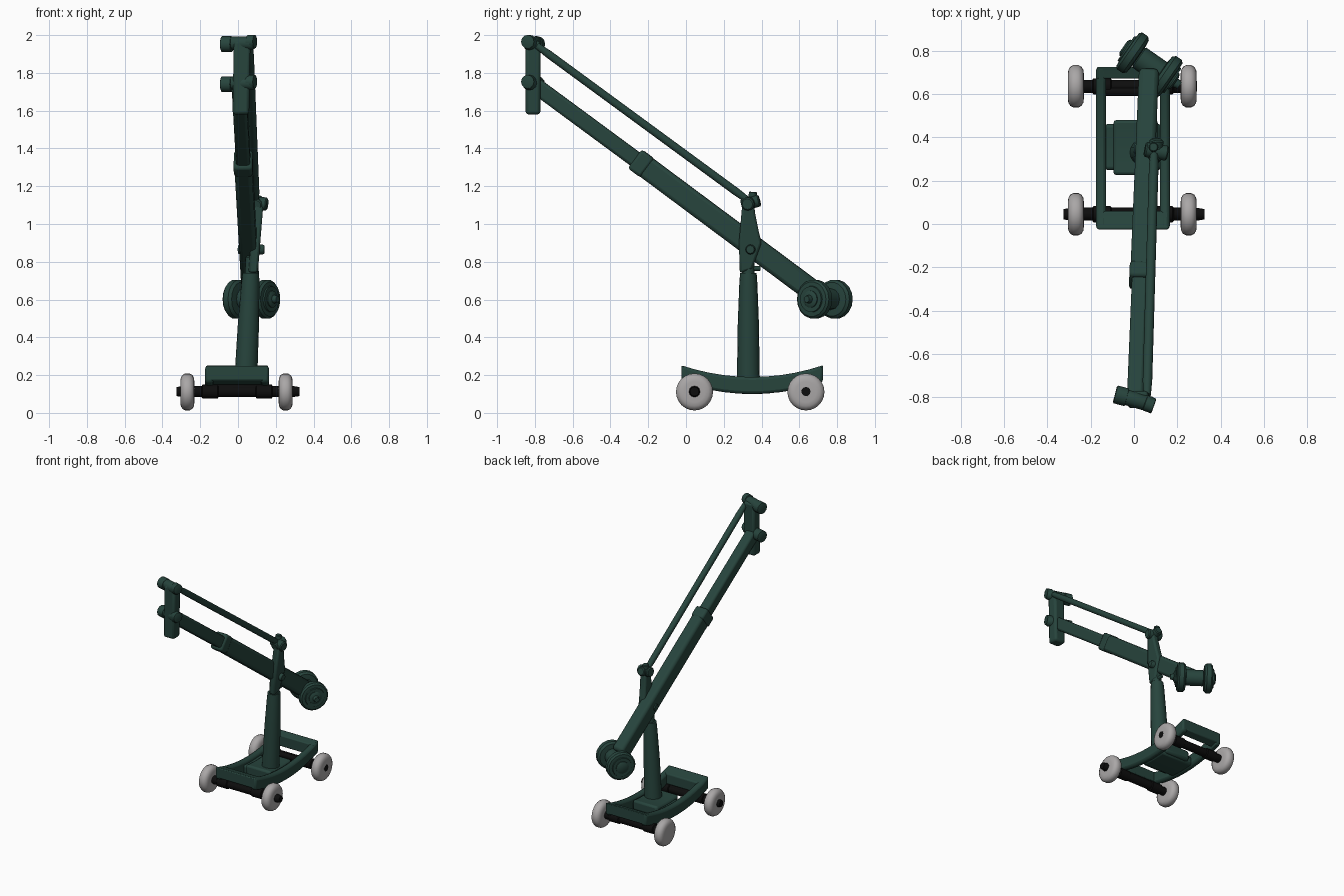
import bpy, bmesh, math
from mathutils import Vector, Matrix

if "Cube" in bpy.data.objects:
    bpy.data.objects.remove(bpy.data.objects["Cube"], do_unlink=True)


def material(name, rgb):
    m = bpy.data.materials.new(name)
    m.use_nodes = True
    m.diffuse_color = (*rgb, 1)
    bsdf = m.node_tree.nodes["Principled BSDF"]
    bsdf.inputs["Base Color"].default_value = (*rgb, 1)
    bsdf.inputs["Roughness"].default_value = 0.7
    return m


GREEN = material("dark green paint", (0.02, 0.058, 0.046))
GREY = material("light grey rubber", (0.4, 0.385, 0.385))
BLACK = material("black metal", (0.004, 0.004, 0.004))


def finish(name, bm, mat, bevel=0.0):
    bmesh.ops.recalc_face_normals(bm, faces=bm.faces)
    mesh = bpy.data.meshes.new(name)
    bm.to_mesh(mesh)
    bm.free()
    mesh.materials.append(mat)
    ob = bpy.data.objects.new(name, mesh)
    bpy.context.collection.objects.link(ob)
    if bevel:
        mod = ob.modifiers.new("rounded edges", "BEVEL")
        mod.width, mod.segments, mod.limit_method = bevel, 2, "ANGLE"
    bpy.ops.object.select_all(action="DESELECT")
    ob.select_set(True)
    bpy.context.view_layer.objects.active = ob
    bpy.ops.object.shade_smooth_by_angle(angle=math.radians(40))
    return ob


def frame(axis):
    """Matrix whose z follows the axis and whose x stays level."""
    z = Vector(axis).normalized()
    x = Vector((1, 0, 0)) if abs(z.z) > 0.99 else z.cross(Vector((0, 0, 1))).normalized()
    return Matrix((x, z.cross(x), z)).transposed()


def lathe(name, p0, p1, profile, mat, sides=16):
    """Turn (fraction along the axis, radius) pairs around the line p0-p1."""
    p0, p1 = Vector(p0), Vector(p1)
    rot = frame(p1 - p0)
    bm = bmesh.new()
    rings = []
    for t, r in profile:
        angles = [math.tau * i / sides for i in range(sides)]
        rings.append([bm.verts.new(p0.lerp(p1, t) + rot @ Vector((r * math.cos(a), r * math.sin(a), 0)))
                      for a in angles])
    for a, b in zip(rings, rings[1:]):
        for i in range(sides):
            j = (i + 1) % sides
            bm.faces.new((a[i], a[j], b[j], b[i]))
    bm.faces.new(rings[0])
    bm.faces.new(rings[-1])
    return finish(name, bm, mat)


def rod(name, p0, p1, r, mat=GREEN, sides=12):
    return lathe(name, p0, p1, [(0, r * .8), (.06, r), (.94, r), (1, r * .8)], mat, sides)


def beam(name, p0, p1, width, depth, bevel=0.015):
    """Rectangular beam along the line p0-p1."""
    p0, p1 = Vector(p0), Vector(p1)
    bm = bmesh.new()
    bmesh.ops.create_cube(bm, size=1)
    bmesh.ops.scale(bm, vec=(width, depth, (p1 - p0).length), verts=bm.verts)
    bmesh.ops.transform(bm, verts=bm.verts,
                        matrix=Matrix.Translation((p0 + p1) / 2) @ frame(p1 - p0).to_4x4())
    return finish(name, bm, GREEN, bevel)


def bent_bar(name, x0, x1, y0, y1, z0, z1, bevel=0.015, bend=0.06):
    """Box cut along y and curved up towards both ends of the chassis."""
    bm = bmesh.new()
    bmesh.ops.create_cube(bm, size=1)
    lengthwise = [e for e in bm.edges if abs(e.verts[0].co.y - e.verts[1].co.y) > .5]
    bmesh.ops.subdivide_edges(bm, edges=lengthwise, cuts=9, use_grid_fill=True)
    for v in bm.verts:
        y = y0 + (v.co.y + .5) * (y1 - y0)
        lift = bend * ((y - .35) / .37) ** 2
        v.co = (x0 + (v.co.x + .5) * (x1 - x0), y, z0 + (v.co.z + .5) * (z1 - z0) + lift)
    return finish(name, bm, GREEN, bevel)


# Curved chassis frame and centre platform
bent_bar("right_rail", -.175, -.128, -.025, .725, .10, .19)
bent_bar("left_rail", .12, .165, -.025, .725, .10, .19)
bent_bar("front_crossbar", -.17, .16, -.025, .06, .11, .19)
bent_bar("rear_crossbar", -.17, .16, .67, .725, .11, .19)
bent_bar("platform", -.14, .13, .25, .46, .10, .165)
bent_bar("platform_top", -.095, .11, .225, .48, .11, .185)

# Axles and wheels
for end, y, overhang in (("front", .045, .325), ("rear", .635, .29)):
    rod(end + "_axle", (-overhang, y, .113), (overhang, y, .113), .03, BLACK)
    beam_y = y if end == "front" else .61
    rod(end + "_axle_brace", (-.15, beam_y, .13), (.13, beam_y, .13), .02, BLACK)
    for side, x in (("right", -.268), ("left", .252)):
        lathe(f"{end}_{side}_wheel", (x - .037, y, .111), (x + .037, y, .111),
              [(0, .055), (.03, .075), (.15, .09), (.35, .098), (.65, .098), (.85, .09), (.97, .075), (1, .055)],
              GREY, 24)
        inner = x * .55
        rod(f"{end}_{side}_axle_block", (inner - .045, y, .113), (inner + .045, y, .113), .037, BLACK)

# Column with its swivel and side-mounted head
lathe("column", (.04, .33, .15), (.068, .33, .74),
      [(0, .062), (.1, .06), (.55, .056), (.9, .048), (1, .044)], GREEN)
rod("column_swivel", (.07, .33, .72), (.075, .33, .83), .034)
rod("swivel_lock", (.075, .32, .765), (.08, .395, .765), .013)
outline = [(.285, .74), (.35, .76), (.40, .90), (.385, .96), (.365, 1.06), (.36, 1.13), (.30, 1.13), (.28, .9)]
bm = bmesh.new()
near, far = ([bm.verts.new((x + .08 * (z - .74), y, z)) for y, z in outline] for x in (.055, .105))
bm.faces.new(near)
bm.faces.new(far)
for i in range(len(outline)):
    j = (i + 1) % len(outline)
    bm.faces.new((near[i], near[j], far[j], far[i]))
finish("column_head", bm, GREEN, .012)
rod("boom_pivot", (.0, .35, .865), (.14, .34, .865), .026)
rod("tie_pivot", (.05, .345, 1.115), (.155, .325, 1.105), .035)
rod("tie_pivot_cap", (.095, .295, 1.10), (.105, .39, 1.125), .032)
rod("tie_pivot_top", (.09, .35, 1.10), (.09, .355, 1.17), .022)

# Two-stage boom
nose, middle, tail = Vector((.005, -.80, 1.735)), Vector((.027, -.27, 1.345)), Vector((.068, .69, .63))
beam("boom_inner", nose, middle.lerp(tail, .1), .075, .085)
beam("boom_outer", middle, tail, .092, .118, .02)
beam("boom_outer_collar", middle, middle.lerp(tail, .07), .1, .124)

# Parallel tie rod above the boom
rod("tie_rod", (.06, -.79, 1.945), (.093, .335, 1.12), .022, sides=10)

# Head post with angled cross pivots
beam("head_post", (.015, -.81, 1.58), (.022, -.81, 1.97), .088, .078)
for label, z in (("upper", 1.957), ("lower", 1.745)):
    rod(label + "_head_pivot", (-.085, -.785, z), (.088, -.835, z), .036)
    rod(label + "_head_knob", (-.088, -.785, z - .005), (-.03, -.80, z - .005), .042)
    rod(label + "_head_nut", (.05, -.825, z + .008), (.092, -.84, z + .008), .036)

# Counterweights on a slanted crossbar
centre, axis = Vector((.071, .735, .602)), Vector((.82, -.57, 0))
rod("weight_bar", centre - axis * .14, centre + axis * .17, .022)
rod("weight_hub", centre - axis * .065, centre + axis * .07, .056)
disc = [(0, .045), (.0, .068), (.12, .07), (.14, .092), (.3, .103), (.75, .103), (.95, .09), (1, .06)]
for side, sign in (("right", -1), ("left", 1)):
    mid = centre + axis * sign * .096
    lathe(side + "_counterweight", mid + axis * sign * .036, mid - axis * sign * .034, disc, GREEN, 18)
    lathe(side + "_weight_cap", mid + axis * sign * .03, mid + axis * sign * .05,
          [(0, .045), (.6, .045), (1, .03)], GREEN)
